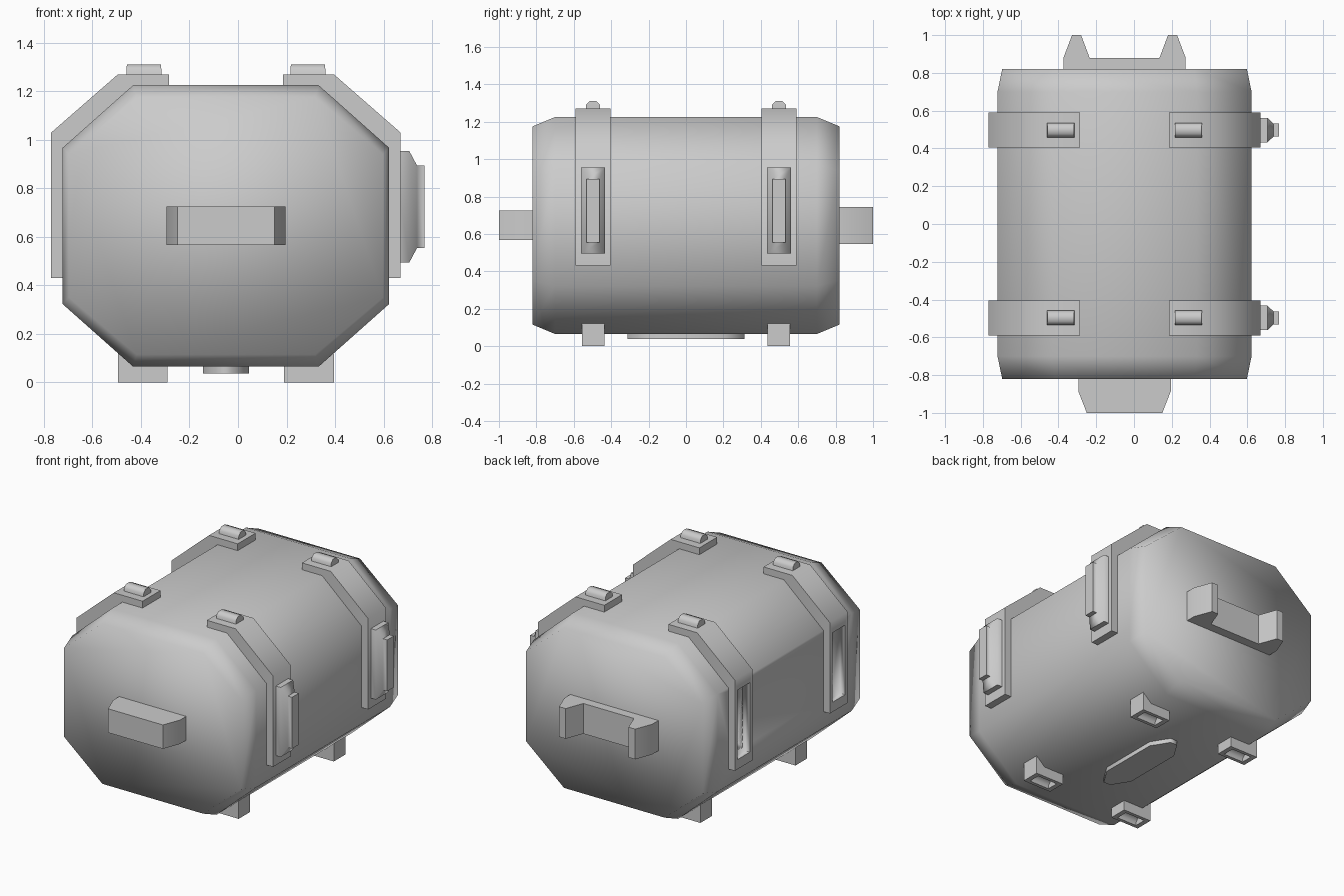
import bpy, bmesh, math

if "Cube" in bpy.data.objects:
    bpy.data.objects.remove(bpy.data.objects["Cube"])

CX, CZ = -0.05, 0.645      # body axis


def loft(name, rings):
    """Closed solid through rings of matching 3D points."""
    bm = bmesh.new()
    vs = [[bm.verts.new(p) for p in r] for r in rings]
    n = len(rings[0])
    for a, b in zip(vs, vs[1:]):
        for i in range(n):
            j = (i + 1) % n
            bm.faces.new((a[i], a[j], b[j], b[i]))
    bm.faces.new(vs[0])
    bm.faces.new(vs[-1])
    bmesh.ops.recalc_face_normals(bm, faces=bm.faces)
    me = bpy.data.meshes.new(name)
    bm.to_mesh(me)
    bm.free()
    ob = bpy.data.objects.new(name, me)
    bpy.context.collection.objects.link(ob)
    return ob


def cut(target, cutter):
    m = target.modifiers.new("cut", 'BOOLEAN')
    m.object, m.operation, m.solver = cutter, 'DIFFERENCE', 'EXACT'
    bpy.context.view_layer.objects.active = target
    bpy.ops.object.modifier_apply(modifier=m.name)


def rect(cu, cv, hu, hv):
    return [(cu - hu, cv - hv), (cu + hu, cv - hv), (cu + hu, cv + hv), (cu - hu, cv + hv)]


def octagon(hx, hz, fx, fz):
    return [(fx, -hz), (hx, -fz), (hx, fz), (fx, hz),
            (-fx, hz), (-hx, fz), (-hx, -fz), (-fx, -hz)]


def stack_x(name, levels, y, z):
    return loft(name, [[(x, u, v) for u, v in rect(y, z, hy, hz)] for x, hy, hz in levels])


def stack_z(name, levels, x, y):
    return loft(name, [[(u, v, z) for u, v in rect(x, y, hx, hy)] for z, hx, hy in levels])


# Octagonal barrel body with tapered ends
rings = []
for y, sx, sz in ((-0.82, 0.963, 0.914), (-0.7, 1, 1), (0.7, 1, 1), (0.82, 0.963, 0.914)):
    rings.append([(CX + x * sx, y, CZ + z * sz)
                  for x, z in octagon(0.6725, 0.58, 0.3825, 0.3225)])
body = loft("body", rings)

strap_profile = [(0.235, 1.27), (0.445, 1.27), (0.72, 1.03), (0.72, 0.43),
                 (0.65, 0.43), (0.65, 0.955), (0.375, 1.2), (0.235, 1.2)]

for sx, side in ((1, "right"), (-1, "left")):
    for sy, end in ((-1, "front"), (1, "back")):
        tag = f"_{end}_{side}"
        yc = sy * 0.497
        # Strap wrapping the upper shoulder
        strap = loft("strap" + tag, [[(CX + sx * x, yc + dy, z) for x, z in strap_profile]
                                     for dy in (-0.093, 0.093)])
        if sx > 0:
            # Side plug
            stack_x("side_plug" + tag, [(0.64, 0.065, 0.23), (0.706, 0.065, 0.23),
                                        (0.738, 0.035, 0.17), (0.768, 0.035, 0.17)], yc, 0.724)
        else:
            # Matching side socket
            tool = stack_x("socket_cutter", [(-0.80, 0.065, 0.23), (-0.735, 0.065, 0.23),
                                             (-0.70, 0.035, 0.17), (-0.67, 0.035, 0.17)], yc, 0.724)
            cut(strap, tool)
            cut(body, tool)
            bpy.data.objects.remove(tool)
        # Stud on top of the strap
        xs = CX + sx * 0.338
        stack_z("top_stud" + tag, [(1.25, 0.072, 0.038), (1.29, 0.072, 0.038),
                                   (1.31, 0.07, 0.018)], xs, yc)
        # Hollow foot
        foot = stack_z("foot" + tag, [(0, 0.1025, 0.06), (0.12, 0.1025, 0.06)],
                       CX + sx * 0.3425, yc)
        tool = stack_z("foot_cutter", [(-0.02, 0.072, 0.038), (0.02, 0.072, 0.038),
                                       (0.04, 0.07, 0.018)], CX + sx * 0.3425, yc)
        cut(foot, tool)
        bpy.data.objects.remove(tool)

# Front plug and back bracket: plan profiles extruded in z
plug = [(0.245, -0.78), (0.245, -0.885), (0.2, -1), (-0.2, -1), (-0.245, -0.885), (-0.245, -0.78)]
loft("front_plug", [[(CX + x, y, z) for x, y in plug] for z in (0.567, 0.725)])

half = [(0.322, 0.79), (0.322, 0.884), (0.278, 1), (0.23, 1), (0.185, 0.88)]
bracket = half + [(-x, y) for x, y in reversed(half)]
loft("back_bracket", [[(CX + x, y, z) for x, y in bracket] for z in (0.545, 0.745)])

# Pointed plate under the belly
loft("belly_plate", [[(CX + x, y, z) for x, y in octagon(0.095, 0.312, 0.025, 0.2)]
                     for z in (0.037, 0.08)])

# Shading: soft barrel, crisp fittings
for ob in list(bpy.context.scene.objects):
    bpy.ops.object.select_all(action='DESELECT')
    ob.select_set(True)
    bpy.context.view_layer.objects.active = ob
    bpy.ops.object.shade_smooth_by_angle(angle=math.radians(75 if ob == body else 60))
